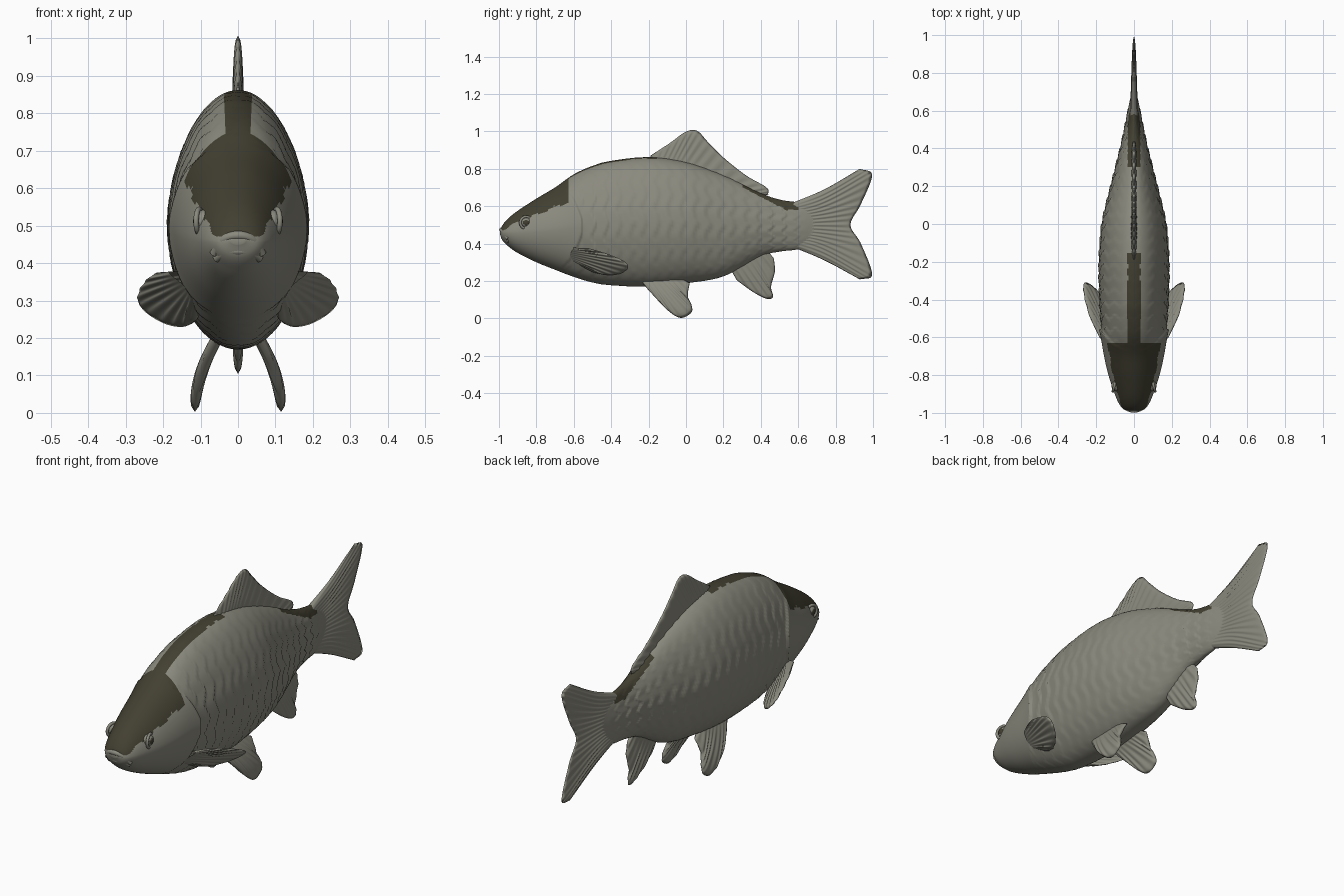
import bpy, bmesh, math
from mathutils import Vector

cube = bpy.data.objects.get("Cube")
if cube:
    bpy.data.objects.remove(cube)


def material(name, rgb):
    m = bpy.data.materials.new(name)
    m.use_nodes = True
    m.diffuse_color = (*rgb, 1)
    m.node_tree.nodes["Principled BSDF"].inputs["Base Color"].default_value = (*rgb, 1)
    return m


SKIN = material("grey_skin", (0.26, 0.255, 0.21))
DARK = material("dark_olive", (0.055, 0.051, 0.031))


def spline(pts, t):
    """Catmull-Rom sample of a point list, t in 0..1."""
    n = len(pts) - 1
    i = min(int(t * n), n - 1)
    f = t * n - i
    b, c = Vector(pts[i]), Vector(pts[i + 1])
    a = Vector(pts[i - 1]) if i else 2 * b - c
    d = Vector(pts[i + 2]) if i + 2 <= n else 2 * c - b
    return b + 0.5 * f * (c - a + f * (2 * a - 5 * b + 4 * c - d + f * (3 * (b - c) + d - a)))


def finish(name, bm, dark_rule=None):
    bmesh.ops.remove_doubles(bm, verts=bm.verts, dist=0.0001)
    bmesh.ops.recalc_face_normals(bm, faces=bm.faces)
    for f in bm.faces:
        f.smooth = True
        if dark_rule and dark_rule(f.calc_center_median(), f.normal):
            f.material_index = 1
    mesh = bpy.data.meshes.new(name)
    bm.to_mesh(mesh)
    bm.free()
    mesh.materials.append(SKIN)
    mesh.materials.append(DARK)
    ob = bpy.data.objects.new(name, mesh)
    bpy.context.collection.objects.link(ob)
    return ob


def grid_faces(bm, rows, wrap=False):
    for r, s in zip(rows, rows[1:]):
        n = len(r)
        for j in range(n if wrap else n - 1):
            k = (j + 1) % n
            bm.faces.new((r[j], r[k], s[k], s[j]))


# Body: stations of (y, bottom, top, half width)
STATIONS = [
    (-0.995, 0.45, 0.47, 0.02), (-0.98, 0.415, 0.5, 0.056), (-0.95, 0.385, 0.535, 0.08),
    (-0.9, 0.35, 0.575, 0.102), (-0.8, 0.3, 0.64, 0.135), (-0.7, 0.26, 0.7, 0.157),
    (-0.6, 0.222, 0.77, 0.17), (-0.5, 0.192, 0.815, 0.178), (-0.4, 0.177, 0.842, 0.184),
    (-0.2, 0.17, 0.862, 0.187), (0, 0.188, 0.835, 0.172), (0.2, 0.225, 0.765, 0.125),
    (0.4, 0.33, 0.67, 0.075), (0.5, 0.357, 0.635, 0.053), (0.6, 0.37, 0.62, 0.034),
    (0.7, 0.41, 0.6, 0.012)]


def skin_relief(y, z, a):
    """Raised gill cover on the head, overlapping scales behind it."""
    side = math.sin(a) ** 2
    gill = -0.555 - 2.2 * (z - 0.49) ** 2
    if y < gill:
        return 0.012 * side * math.exp((y - gill) / 0.07)
    fade = min(1, (y - gill) / 0.05) * min(1, max(0, (0.66 - y) / 0.15))
    wave = abs((a * 7 / math.pi * 2) % 2 - 1)
    return 0.007 * fade * (((y / 0.068 + 0.5 * wave) % 1) - 0.5) * (0.3 + 0.7 * side)


def build_body():
    bm, rows = bmesh.new(), []
    length, around = 260, 112
    for i in range(length + 1):
        y, lo, hi, w = spline(STATIONS, i / length)
        ring = []
        for j in range(around):
            a = 2 * math.pi * j / around
            c, s = math.cos(a), math.sin(a)
            z = (lo + hi) / 2 + (hi - lo) / 2 * c
            x = w * s * (1 - 0.1 * max(0, c))
            r = skin_relief(y, z, a)
            ring.append(bm.verts.new((x + r * s, y, z + r * c * 0.4)))
        rows.append(ring)
    grid_faces(bm, rows, True)
    bm.faces.new(rows[0])
    bm.faces.new(rows[-1])

    def dark(p, n):
        head = p.y < -0.63 and p.z > 0.49 + 0.42 * (p.y + 0.95) + 0.008 * math.sin(p.y * 60)
        crest = p.z > 0.58 and abs(p.x) < 0.033 and (p.y < -0.15 or 0.3 < p.y < 0.6)
        return head or crest
    finish("body", bm, dark)


build_body()


def fin(name, rows, place, thick, rays, ripple=0.0025, nu=72, nv=16):
    """Loft outline rows (y, z) from root to tip into a tapered, ribbed fin."""
    bm = bmesh.new()
    for sign in (1, -1):
        sheet = []
        for i in range(nv + 1):
            v = i / nv
            line = []
            for j in range(nu + 1):
                u = j / nu
                y, z = spline([spline(r, u) for r in rows], v)
                t = thick[0] + (thick[1] - thick[0]) * v
                t += ripple * math.cos(2 * math.pi * rays * u) * min(1, 2 * v)
                t *= math.sqrt(max(0, 1 - abs(2 * u - 1) ** 10)) * math.sqrt(1 - v ** 10)
                line.append(bm.verts.new((place(y, z) + sign * t, y, z)))
            sheet.append(line)
        grid_faces(bm, sheet)
    return finish(name, bm)


def middle(y, z):
    return 0


# Fins on the centre line
fin("dorsal_fin", [
    [(-0.2, 0.8), (-0.1, 0.8), (0, 0.78), (0.2, 0.7), (0.38, 0.65)],
    [(-0.19, 0.87), (-0.09, 0.935), (0, 0.998), (0.06, 1.002), (0.12, 0.94), (0.2, 0.86),
     (0.32, 0.765), (0.43, 0.7), (0.44, 0.662)]], middle, (0.016, 0.007), 16)
fin("tail_fin", [
    [(0.55, 0.39), (0.55, 0.5), (0.55, 0.61)],
    [(0.74, 0.31), (0.73, 0.41), (0.72, 0.5), (0.73, 0.59), (0.74, 0.69)],
    [(0.93, 0.208), (0.995, 0.235), (0.935, 0.4), (0.88, 0.5), (0.935, 0.61),
     (0.995, 0.765), (0.93, 0.8)]], middle, (0.022, 0.006), 18, nu=96, nv=24)
fin("anal_fin", [
    [(0.23, 0.28), (0.32, 0.33), (0.43, 0.37)],
    [(0.27, 0.205), (0.36, 0.14), (0.43, 0.105), (0.465, 0.115), (0.455, 0.17),
     (0.475, 0.25), (0.47, 0.32)]], middle, (0.018, 0.009), 7)

# Paired fins, eyes
PELVIC = [
    [(-0.24, 0.2), (-0.15, 0.215), (-0.04, 0.22)],
    [(-0.2, 0.15), (-0.1, 0.045), (-0.03, 0.003), (0.028, 0.03), (0.03, 0.07),
     (0.01, 0.12), (0.02, 0.19)]]
PECTORAL = [
    [(-0.6, 0.3), (-0.62, 0.34), (-0.6, 0.378)],
    [(-0.5, 0.247), (-0.42, 0.23), (-0.35, 0.238), (-0.31, 0.27), (-0.33, 0.305),
     (-0.42, 0.345), (-0.52, 0.375)]]

for side, s in (("left", 1), ("right", -1)):
    fin(side + "_pelvic_fin", PELVIC,
        lambda y, z: s * (0.055 + 0.6 * (0.2 - z) - 1.5 * (0.2 - z) ** 2), (0.018, 0.012), 8)
    fin(side + "_pectoral_fin", PECTORAL,
        lambda y, z: s * (0.245 + 0.6 * (y + 0.42) + 0.9 * (z - 0.34)), (0.02, 0.012), 9)

    bm = bmesh.new()
    bmesh.ops.create_uvsphere(bm, u_segments=32, v_segments=24, radius=0.03)
    eye = finish(side + "_eye", bm, lambda p, n: n.x * s > 0.86)
    eye.location = (s * 0.09, -0.855, 0.512)

    bpy.ops.mesh.primitive_torus_add(
        major_radius=0.032, minor_radius=0.007, major_segments=32, minor_segments=10,
        location=(s * 0.104, -0.855, 0.512), rotation=(0, math.pi / 2, s * 0.25))
    rim = bpy.context.object
    rim.name = side + "_eye_rim"
    rim.data.materials.append(SKIN)
    bpy.ops.object.shade_smooth()


# Lips
def lip(name, half, radius):
    pts = [(-x, y, z) for x, y, z in half[:0:-1]] + half
    cu = bpy.data.curves.new(name, "CURVE")
    cu.dimensions = "3D"
    cu.bevel_depth = radius
    cu.bevel_resolution = 4
    cu.use_fill_caps = True
    sp = cu.splines.new("POLY")
    sp.points.add(24)
    for i, p in enumerate(sp.points):
        p.co = (*spline(pts, i / 24), 1)
    sp.use_smooth = True
    cu.materials.append(SKIN)
    bpy.context.collection.objects.link(bpy.data.objects.new(name, cu))


lip("upper_lip", [(0, -0.987, 0.474), (0.04, -0.976, 0.462), (0.064, -0.95, 0.425)], 0.012)
lip("lower_lip", [(0, -0.978, 0.432), (0.032, -0.97, 0.429), (0.058, -0.945, 0.412)], 0.011)
